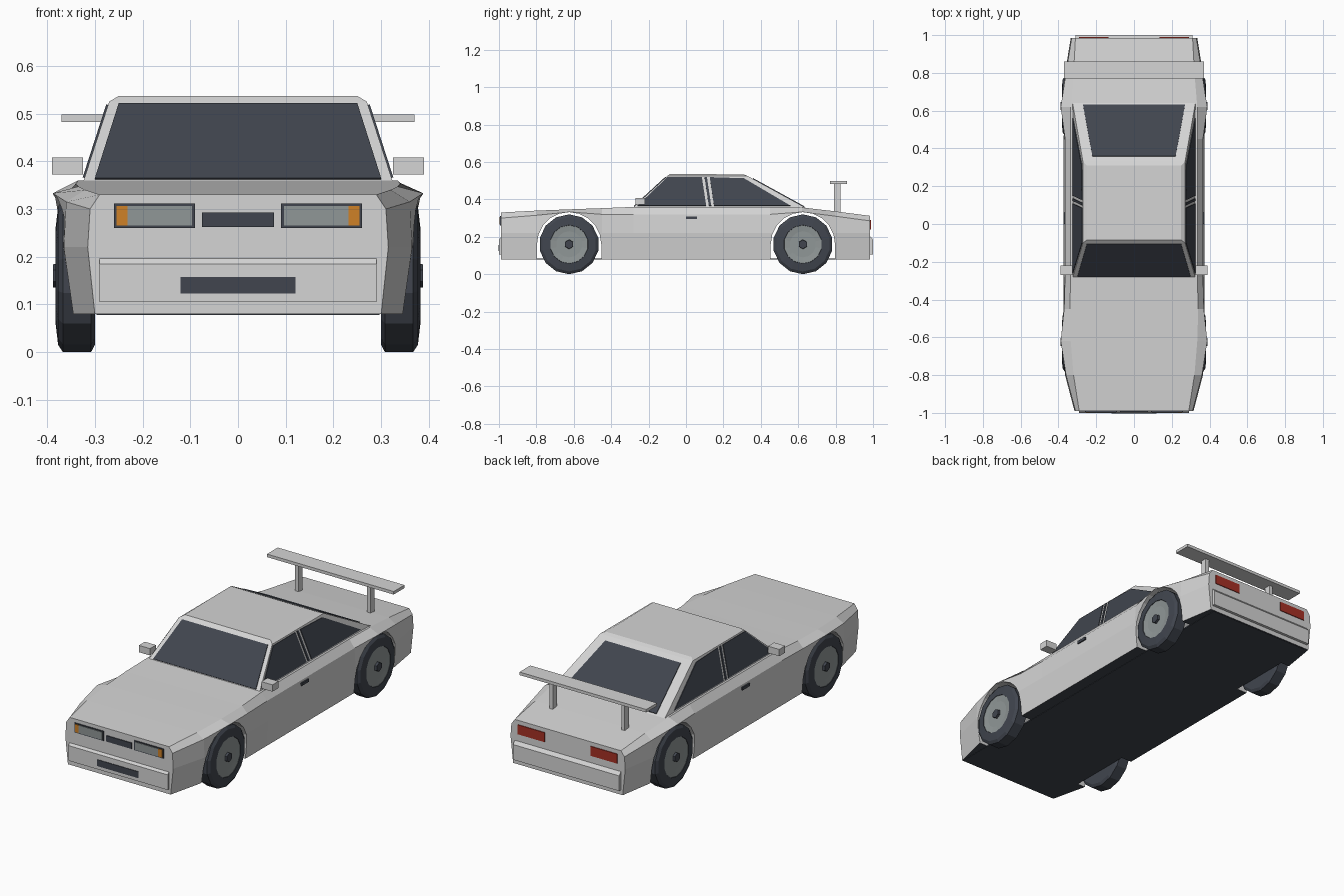
import bpy, bmesh, math
from mathutils import Vector

cube = bpy.data.objects.get("Cube")
if cube:
    bpy.data.objects.remove(cube, do_unlink=True)


def material(name, r, g, b):
    m = bpy.data.materials.new(name)
    m.use_nodes = True
    m.diffuse_color = (r, g, b, 1)
    m.node_tree.nodes["Principled BSDF"].inputs["Base Color"].default_value = (r, g, b, 1)
    return m


silver = material("silver paint", 0.66, 0.66, 0.66)
dark = material("dark glass and rubber", 0.052, 0.06, 0.077)
grey = material("lamp and rim grey", 0.28, 0.31, 0.31)
orange = material("indicator orange", 0.62, 0.22, 0.02)
red = material("tail light red", 0.38, 0.03, 0.018)


def loft(name, rings, *mats):
    """Closed solid through rings of equal point count."""
    bm = bmesh.new()
    rows = [[bm.verts.new(p) for p in ring] for ring in rings]
    n = len(rows[0])
    for a, b in zip(rows, rows[1:]):
        for i in range(n):
            j = (i + 1) % n
            bm.faces.new((a[i], a[j], b[j], b[i]))
    bm.faces.new(rows[0])
    bm.faces.new(rows[-1])
    bmesh.ops.recalc_face_normals(bm, faces=bm.faces)
    me = bpy.data.meshes.new(name)
    bm.to_mesh(me)
    bm.free()
    for m in mats:
        me.materials.append(m)
    ob = bpy.data.objects.new(name, me)
    bpy.context.scene.collection.objects.link(ob)
    return ob


def slab(name, pts, direction, thick, mat):
    """Flat polygon thickened evenly along a direction."""
    d = Vector(direction).normalized() * thick / 2
    return loft(name, [[Vector(p) - d for p in pts], [Vector(p) + d for p in pts]], mat)


def box(name, x0, x1, y0, y1, z0, z1, mat):
    return loft(name, [[(x0, y0, z), (x1, y0, z), (x1, y1, z), (x0, y1, z)] for z in (z0, z1)], mat)


def sided(s, a, b):
    return sorted((s * a, s * b))


# Body shell: y, half widths at sill, belt, shoulder and top, then shoulder and top heights
stations = [
    (-0.99, 0.30, 0.315, 0.31, 0.29, 0.30, 0.33),
    (-0.80, 0.345, 0.365, 0.36, 0.32, 0.315, 0.34),
    (-0.62, 0.36, 0.375, 0.388, 0.335, 0.333, 0.347),
    (-0.45, 0.36, 0.373, 0.37, 0.34, 0.32, 0.353),
    (-0.28, 0.36, 0.372, 0.365, 0.335, 0.32, 0.36),
    (0.45, 0.36, 0.372, 0.365, 0.335, 0.32, 0.36),
    (0.62, 0.36, 0.375, 0.388, 0.335, 0.333, 0.357),
    (0.80, 0.35, 0.365, 0.36, 0.32, 0.31, 0.336),
    (0.985, 0.32, 0.335, 0.33, 0.31, 0.285, 0.312),
]
SILL, BELT = 0.08, 0.22
rings = []
for y, sill, belt, shoulder, top, zs, zt in stations:
    half = [(sill, SILL), (belt, BELT), (shoulder, zs), (top, zt)]
    rings.append([(x, y, z) for x, z in half] + [(-x, y, z) for x, z in reversed(half)])
body = loft("body", rings, silver, dark)

# Wheel arches
AXLE, HUB_Z, ARCH = 0.625, 0.16, 0.172
for y in (-AXLE, AXLE):
    arc = [(y + ARCH * math.cos(k * math.pi / 10), HUB_Z + ARCH * math.sin(k * math.pi / 10))
           for k in range(11)]
    arc += [(y - ARCH, 0), (y + ARCH, 0)]
    cutter = loft("arch_cutter", [[(x, a, b) for a, b in arc] for x in (-0.6, 0.6)], silver)
    cutter.hide_render = True
    mod = body.modifiers.new("arch", "BOOLEAN")
    mod.operation = "DIFFERENCE"
    mod.solver = "EXACT"
    mod.object = cutter
    bpy.context.view_layer.objects.active = body
    bpy.ops.object.modifier_apply(modifier=mod.name)
    bpy.data.objects.remove(cutter, do_unlink=True)
for f in body.data.polygons:
    f.material_index = int(f.normal.z < -0.9 and f.center.z < SILL + 0.01)
box("floor", -0.297, 0.297, -0.98, 0.98, 0.078, 0.085, dark)

# Bumpers
for name, s, w in (("front_bumper", -1, 0.29), ("rear_bumper", 1, 0.31)):
    profile = [(0.97, 0.105), (1.0, 0.105), (1.0, 0.185), (0.985, 0.202), (0.97, 0.202)]
    loft(name, [[(x, s * y, z) for y, z in profile] for x in (-w, w)], silver)

# Cabin
BASE, EAVE = 0.355, 0.525


def rect(w, y0, y1, z):
    return [(-w, y0, z), (w, y0, z), (w, y1, z), (-w, y1, z)]


loft("cabin", [rect(0.325, -0.285, 0.64, BASE), rect(0.27, -0.10, 0.33, EAVE),
               rect(0.25, -0.085, 0.05, 0.537)[:2] + rect(0.25, 0, 0.31, 0.533)[2:]], silver)


def slope_y(y0, y1, z):
    return y0 + (y1 - y0) * (z - BASE) / (EAVE - BASE)


# Windscreen and rear window
for name, y0, y1, wide, narrow, lo, hi, d in (
        ("windscreen", -0.285, -0.10, 0.30, 0.25, 0.362, 0.519, (0, -0.17, 0.185)),
        ("rear_window", 0.64, 0.33, 0.27, 0.22, 0.36, 0.51, (0, 0.17, 0.31))):
    pts = [(x, slope_y(y0, y1, z), z)
           for x, z in ((-wide, lo), (wide, lo), (narrow, hi), (-narrow, hi))]
    slab(name, pts, d, 0.008, dark)

# Side windows with a split pillar
panes = {
    "front_side_window": [(-0.26, 0.365), (0.108, 0.365), (0.085, 0.518), (-0.10, 0.518)],
    "pillar_strip": [(0.122, 0.365), (0.135, 0.365), (0.112, 0.518), (0.099, 0.518)],
    "rear_side_window": [(0.15, 0.365), (0.56, 0.365), (0.31, 0.512), (0.127, 0.518)],
}
for s, side in ((1, "left"), (-1, "right")):
    for name, pts in panes.items():
        slab(side + "_" + name, [(s * slope_y(0.325, 0.27, z), y, z) for y, z in pts],
             (s * 0.17, 0, 0.055), 0.008, dark)

    # Mirror and door handle
    box(side + "_mirror", *sided(s, 0.325, 0.39), -0.27, -0.22, 0.372, 0.408, silver)
    box(side + "_door_handle", *sided(s, 0.36, 0.373), 0.0, 0.06, 0.294, 0.309, dark)

    # Headlight: frame, lens and indicator
    box(side + "_headlight_frame", *sided(s, 0.09, 0.26), -0.994, -0.985, 0.26, 0.311, dark)
    box(side + "_headlight", *sided(s, 0.096, 0.232), -0.997, -0.99, 0.265, 0.306, grey)
    box(side + "_indicator", *sided(s, 0.232, 0.255), -0.997, -0.99, 0.265, 0.306, orange)
    box(side + "_tail_light", *sided(s, 0.135, 0.29), 0.982, 0.989, 0.24, 0.29, red)

    # Wing post
    box(side + "_wing_post", *sided(s, 0.2, 0.22), 0.79, 0.825, 0.32, 0.485, silver)

    # Wheels
    for end, y in (("front", -AXLE), ("rear", AXLE)):
        def turn(part, profile, mat, sides):
            loft(f"{end}_{side}_{part}",
                 [[(s * x, y + r * math.cos(2 * math.pi * (k + 0.5) / sides),
                    HUB_Z + r * math.sin(2 * math.pi * (k + 0.5) / sides)) for k in range(sides)]
                  for x, r in profile], mat)
        turn("tyre", [(0.30, 0.145), (0.308, 0.16), (0.367, 0.16), (0.377, 0.145),
                      (0.382, 0.103), (0.372, 0.10)], dark, 14)
        turn("rim", [(0.365, 0.103), (0.380, 0.102), (0.376, 0.07)], grey, 14)
        turn("hub", [(0.37, 0.026), (0.388, 0.024)], dark, 6)

# Grille and lower intake
box("grille", -0.075, 0.075, -0.995, -0.985, 0.262, 0.293, dark)
box("lower_intake", -0.12, 0.12, -1.003, -0.995, 0.123, 0.157, dark)

# Rear wing
box("rear_wing", -0.37, 0.37, 0.77, 0.86, 0.482, 0.498, silver)
